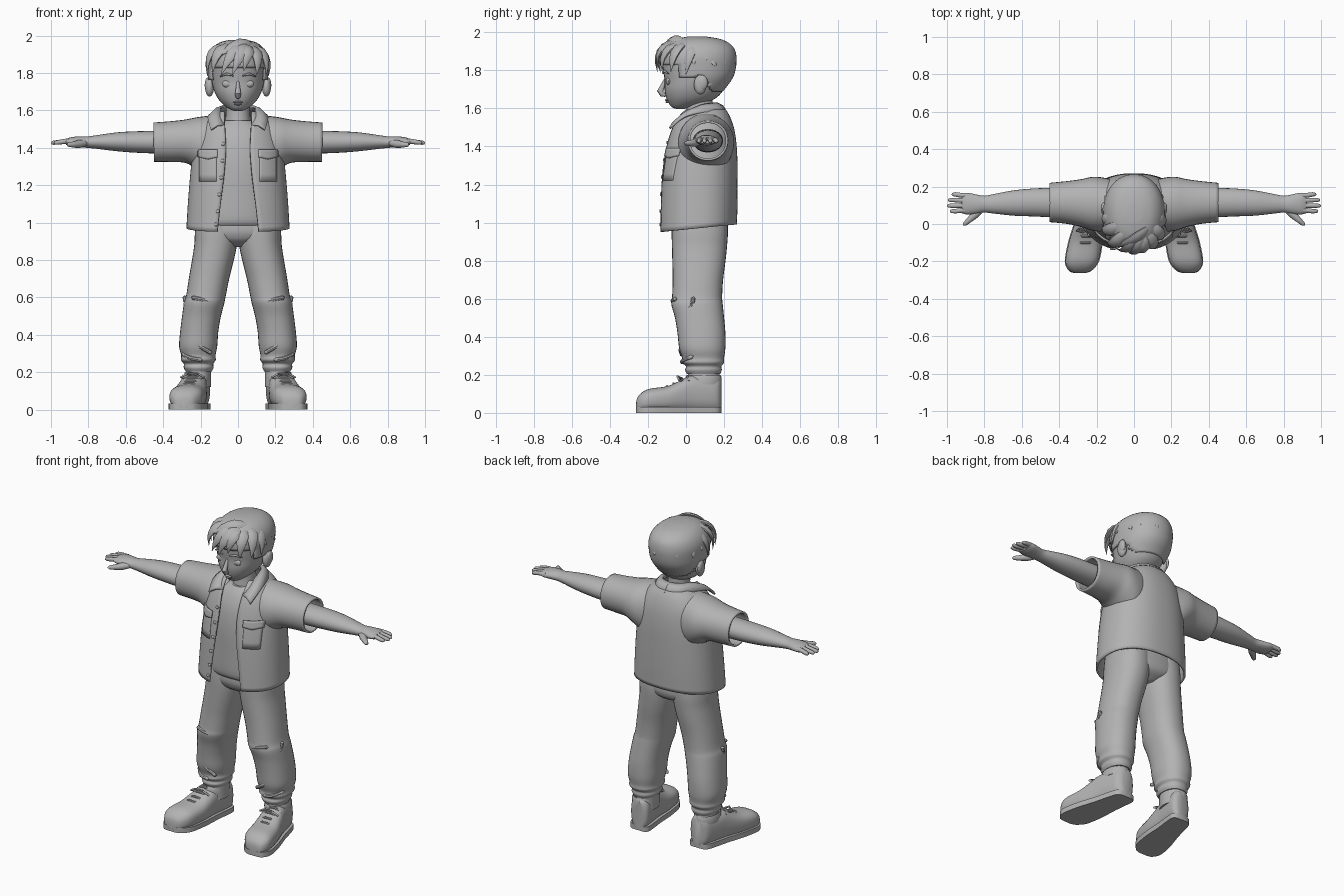
import bpy, bmesh, math
from mathutils import Vector as V

grey = bpy.data.materials.new("plain grey")
grey.diffuse_color = (0.45, 0.45, 0.45, 1)
X, Y, Z = V((1, 0, 0)), V((0, 1, 0)), V((0, 0, 1))


def dense(rows, k=4):
    """Catmull-Rom interpolation of table rows."""
    out = []
    for i in range(len(rows) - 1):
        p = [rows[min(max(i + d, 0), len(rows) - 1)] for d in (-1, 0, 1, 2)]
        for s in range(k):
            t = s / k
            out.append([0.5 * (2*b + (c-a)*t + (2*a-5*b+4*c-d)*t*t + (3*b-a-3*c+d)*t**3)
                        for a, b, c, d in zip(*p)])
    return out + [list(rows[-1])]


def spow(v, p):
    return math.copysign(abs(v) ** p, v)


def ring(c, u, v, e=2.0, n=32, t0=0.0):
    """Superellipse starting at -v; t0 leaves a gap there."""
    span, m = 2 * math.pi - 2 * t0, (n - 1 if t0 else n)
    return [V(c) + u * spow(math.sin(t0 + span*i/m), 2/e) - v * spow(math.cos(t0 + span*i/m), 2/e)
            for i in range(n)]


def skin(name, pieces, closed=True, cap=True, mirror=False, thick=0, keep=None):
    """Bridge each piece's list of rings into one object."""
    bm = bmesh.new()
    for rings in pieces:
        vs = [[bm.verts.new(p) for p in r] for r in rings]
        n = len(vs[0])
        for a, b in zip(vs, vs[1:]):
            for i in range(n if closed else n - 1):
                j = (i + 1) % n
                bm.faces.new((a[i], a[j], b[j], b[i]))
        if cap:
            bm.faces.new(vs[0][::-1])
            bm.faces.new(vs[-1])
    if keep:
        bmesh.ops.delete(bm, geom=[f for f in bm.faces if not keep(f.calc_center_median())], context='FACES')
    bmesh.ops.recalc_face_normals(bm, faces=bm.faces)
    me = bpy.data.meshes.new(name)
    bm.to_mesh(me)
    bm.free()
    ob = bpy.data.objects.new(name, me)
    bpy.context.collection.objects.link(ob)
    me.materials.append(grey)
    if thick:
        m = ob.modifiers.new("thickness", 'SOLIDIFY')
        m.thickness, m.offset = thick, 0
    if mirror:
        ob.modifiers.new("mirror", 'MIRROR').use_clip = False
    return ob


def tube(pts, radii, n=10, flat=1.0):
    """Rings along a path."""
    pts, out = [V(p) for p in pts], []
    for i, p in enumerate(pts):
        d = (pts[min(i+1, len(pts)-1)] - pts[max(i-1, 0)]).normalized()
        u = d.cross(Z if abs(d.z) < 0.9 else Y).normalized()
        out.append(ring(p, u * radii[i], u.cross(d) * radii[i] * flat, n=n))
    return out


def ball(c, r, n=16):
    return [ring(V(c) + Z * r[2] * math.cos(a), X * r[0] * math.sin(a), Y * r[1] * math.sin(a), n=n)
            for a in [0.06 + (math.pi - 0.12) * i / 9 for i in range(10)]]


def zring(z, rx, y0, y1, e=2.0, x=0.0, **kw):
    return ring((x, (y0 + y1) / 2, z), X * rx, Y * (y1 - y0) / 2, e, **kw)


# Head, neck, ears and face
head = dense([(1.597, .02, -.05, -.01), (1.607, .045, -.075, .03), (1.63, .078, -.092, .11), (1.66, .105, -.105, .165),
              (1.70, .126, -.113, .2), (1.75, .14, -.113, .235), (1.80, .145, -.12, .25), (1.86, .145, -.122, .253),
              (1.91, .125, -.10, .235), (1.945, .085, -.05, .18), (1.96, .03, .02, .1)])
skin("head", [[zring(*r, e=2.15) for r in head]])
skin("neck", [[zring(z, r, .065 - r, .075 + r) for z, r in ((1.47, .085), (1.54, .068), (1.6, .063), (1.68, .065))]])
skin("ear", [ball((.152, .075, 1.725), (.024, .034, .052)), ball((.163, .085, 1.735), (.015, .03, .04))], mirror=True)
skin("nose", [tube([(0, -.105, 1.76), (0, -.122, 1.72), (0, -.136, 1.69), (0, -.125, 1.675), (0, -.105, 1.668)],
                   [.006, .012, .016, .015, .008])])
skin("lips", [ball((0, -.1, 1.644), (.026, .012, .006)), ball((0, -.096, 1.633), (.02, .012, .006))])
skin("eyelid", [ball((.056, -.092, 1.742), (.03, .014, .02))], mirror=True)
skin("brow", [tube([(.025, -.122, 1.785), (.06, -.114, 1.795), (.095, -.092, 1.782)], [.004, .007, .003])], mirror=True)

# Hair cap, trimmed at the hairline
cap_rows = [(z + .013, rx + .014, a - .012, b + .008) for z, rx, a, b in head if z > 1.64]


def in_hair(c):
    if c.y < -.03:
        return c.z > 1.83
    return c.z > (1.76 if c.y < .06 else 1.79 - min(.1, (c.y - .06) * 1.2))


skin("hair_cap", [[zring(*r, e=2.1, n=48) for r in cap_rows]], thick=.008, keep=in_hair)
HC = V((0, .065, 1.82))


def lock(a, b, c, w, t):
    a, b, c, out = V(a), V(b), V(c), []
    for i, k in enumerate((.45, .85, 1, .9, .7, .4, .04)):
        s = i / 6
        p = a*(1-s)**2 + b*2*s*(1-s) + c*s*s
        d = ((b-a)*(1-s) + (c-b)*s).normalized()
        side = d.cross(p - HC).normalized()
        out.append(ring(p, side * w * k, d.cross(side) * t * k, 1.7, n=10))
    return out


# Fringe and crown locks
fringe = [((.03, -.04, 1.95), (-.03, -.17, 1.94), (-.09, -.135, 1.79), .036), ((.05, -.05, 1.95), (.02, -.18, 1.93), (-.03, -.15, 1.79), .036),
          ((.06, -.05, 1.94), (.06, -.17, 1.93), (.03, -.145, 1.81), .034), ((.07, -.03, 1.94), (.12, -.14, 1.92), (.1, -.125, 1.79), .036),
          ((.07, 0, 1.94), (.17, -.07, 1.93), (.15, -.08, 1.79), .036), ((-.03, -.03, 1.95), (-.13, -.14, 1.94), (-.135, -.1, 1.8), .036),
          ((-.05, .0, 1.95), (-.18, -.05, 1.94), (-.16, -.04, 1.8), .036), ((.08, .04, 1.93), (.18, .02, 1.92), (.163, .0, 1.78), .034),
          ((-.08, .04, 1.93), (-.18, .03, 1.92), (-.163, .01, 1.78), .034), ((.08, -.02, 1.95), (.0, -.1, 1.99), (-.11, -.12, 1.88), .035)]
locks = [lock(a, b, c, w, .016) for a, b, c, w in fringe]
for i in range(46):
    h = .98 - .75 * i / 46
    az = i * 2.39996
    n = V((math.sqrt(1-h*h) * math.sin(az), math.sqrt(1-h*h) * math.cos(az), h))
    if n.y < -.45 and h < .75:
        continue
    p = HC + V((n.x * .145, n.y * .18, n.z * .135))
    down = (V((n.x, n.y + .25, -.35)) - n * n.dot(V((n.x, n.y + .25, -.35)))).normalized()
    locks.append(lock(p - down*.035, p + down*.015 + n*.02, p + down*.045 + n*.022, .02, .01))
skin("hair_locks", locks)

# Open shirt: body, sleeves, collar, pockets, buttons
torso = dense([(.97, .27, -.14, .262, .11), (1.1, .262, -.135, .265, .095), (1.25, .25, -.125, .265, .075),
               (1.38, .235, -.105, .262, .065), (1.48, .21, -.078, .25, .068), (1.55, .165, -.045, .228, .072),
               (1.59, .115, -.015, .205, .072)])
E = 2.3
body = []
for z, rx, a, b, g in torso:
    r = zring(z, rx, a, b, E, n=64, t0=math.asin((g / rx) ** (E / 2)))
    for p in r:
        p.z += (p.y - .06) * .1 * max(0, (1.3 - z) / .33)
    body.append(r)
skin("shirt_body", [body], closed=False, cap=False, thick=.012)


def shirt_y(x, z):
    i = max(0, min(len(torso) - 2, sum(r[0] < z for r in torso) - 1))
    f = (z - torso[i][0]) / (torso[i+1][0] - torso[i][0])
    _, rx, a, b, _ = [p + (q - p) * f for p, q in zip(torso[i], torso[i+1])]
    return (a + b) / 2 - (b - a) / 2 * (1 - min(.97, abs(x) / rx) ** E) ** (1 / E)


sleeve = dense([(.08, 1.425, .15, .1, .12), (.16, 1.412, .153, .103, .138), (.22, 1.425, .132, .108, .138),
                (.28, 1.435, .11, .112, .122), (.36, 1.433, .103, .115, .108), (.45, 1.43, .099, .115, .099)])
skin("shirt_sleeve", [[ring((x, y, z), Y * ry, Z * rz, 2.1) for x, z, rz, y, ry in sleeve]], cap=False, mirror=True, thick=.012)
inner = dense([(0, .165, 1.625), (.06, .145, 1.625), (.09, .08, 1.615), (.088, .01, 1.58), (.072, -.055, 1.52)])
outer = dense([(0, .215, 1.575), (.085, .19, 1.575), (.14, .09, 1.578), (.16, -.01, 1.555), (.145, -.085, 1.495)])
skin("shirt_collar", [[[V(p), (V(p) + V(q)) / 2 + V((0, 0, .012)), V(q)] for p, q in zip(inner, outer)]],
     closed=False, cap=False, mirror=True, thick=.012)


def patch(x0, x1, z0, z1, off, dip=0):
    return [[V((x, shirt_y(x, z) - off, z)) for i in range(9) for x in [x0 + (x1 - x0) * i / 8]
             for z in [z0 + (z1 - z0) * j / 4 - dip * (1 - j / 4) * (1 - abs(i - 4) / 4)]] for j in range(5)]


skin("chest_pocket", [patch(.115, .205, 1.22, 1.37, .007)], closed=False, cap=False, mirror=True, thick=.008)
skin("pocket_flap", [patch(.11, .212, 1.35, 1.39, .014, .012)], closed=False, cap=False, mirror=True, thick=.009)
skin("shirt_buttons", [ball((-x, shirt_y(x, z) - .008, z), (.01, .007, .01), 10)
                       for x, z in ((.08, 1.42), (.083, 1.33), (.09, 1.24), (.1, 1.15), (.108, 1.06), (.118, .99))])

# T-shirt
tee = dense([(.985, .215, -.085, .215), (1.02, .212, -.1, .215), (1.15, .2, -.102, .22), (1.3, .195, -.1, .22),
             (1.42, .185, -.083, .215), (1.5, .15, -.05, .19), (1.545, .085, -.015, .16)])
skin("t_shirt", [[zring(*r, e=2.2) for r in tee]])

# Arms and hands
arm = dense([(.3, 1.43, .062, .115, .08), (.45, 1.43, .06, .115, .078), (.55, 1.431, .057, .115, .074),
             (.65, 1.432, .05, .112, .067), (.75, 1.431, .037, .108, .052), (.8, 1.43, .031, .106, .045),
             (.84, 1.432, .029, .106, .051), (.89, 1.432, .025, .109, .058), (.92, 1.431, .016, .11, .053)])
skin("arm", [[ring((x, y, z), Y * ry, Z * rz, n=24) for x, z, rz, y, ry in arm]], mirror=True)
fingers = []
for y, tip in ((.153, .975), (.126, .995), (.099, 1.0), (.073, .985)):
    y2 = y + (y - .11) * .12
    fingers.append(tube([(.88, y, 1.435), (.92, y, 1.435), (.955, y2, 1.43), (tip - .012, y2, 1.427), (tip - .003, y2, 1.426), (tip, y2, 1.426)],
                        [.013, .0135, .0125, .011, .007, .001]))
fingers.append(tube([(.815, .075, 1.425), (.85, .05, 1.42), (.88, .022, 1.417), (.905, .0, 1.417), (.914, -.007, 1.417)],
                    [.016, .022, .016, .012, .003]))
skin("fingers", fingers, mirror=True)

# Trousers: baggy legs with gathered cuffs
leg = dense([(.205, .21, .07, .005, .18), (.225, .21, .08, -.005, .188), (.245, .211, .079, .0, .186), (.265, .212, .093, -.022, .2),
             (.29, .212, .092, -.02, .2), (.34, .213, .102, -.036, .207), (.42, .207, .102, -.045, .207), (.5, .195, .104, -.058, .2),
             (.57, .181, .108, -.077, .193), (.61, .171, .106, -.073, .19), (.7, .155, .108, -.07, .195), (.8, .134, .112, -.072, .208),
             (.88, .12, .114, -.074, .216), (.95, .115, .115, -.075, .22), (1.05, .11, .11, -.07, .215)])
skin("trouser_leg", [[zring(z, rx, a, b, 2.25, x) for z, x, rx, a, b in leg]], mirror=True)
hips = dense([(.87, .05, .0, .15), (.9, .14, -.05, .2), (.93, .21, -.07, .217), (.97, .228, -.077, .22), (1.06, .22, -.07, .215)])
skin("trouser_hips", [[zring(*r, e=2.4) for r in hips]])
skin("trouser_folds", [tube(dense(p), [.002] + [.011] * (4 * len(p) - 5) + [.002], 8) for p in (
    [(.14, -.02, .3), (.19, -.028, .33), (.245, -.02, .36)], [(.3, .04, .3), (.25, -.015, .275), (.19, -.02, .265)],
    [(.25, -.052, .6), (.2, -.07, .59), (.14, -.062, .575)], [(.285, .04, .61), (.282, .03, .57), (.27, .0, .54)])], mirror=True)
skin("sock", [[zring(z, .066, .01, .175, x=.21) for z in (.12, .24)]], mirror=True)

# Shoes: upper, sole, tongue and laces, toes turned out
shoe = dense([(-.262, .025, .045), (-.25, .057, .082), (-.2, .088, .118), (-.1, .089, .134), (-.03, .081, .165),
              (.03, .073, .195), (.1, .068, .195), (.165, .06, .195), (.186, .035, .18)])


def mid(y):
    return .21 + (.17 - y) * .185


skin("shoe_upper", [[ring((mid(y), y, .01 + h * .47), X * w, Z * h * .5, 2.6) for y, w, h in shoe]], mirror=True)
edge = [V((mid(y) + w + .004, y, 0)) for y, w, h in shoe] + [V((mid(y) - w - .004, y, 0)) for y, w, h in reversed(shoe)]
skin("shoe_sole", [[[p + Z * z for p in edge] for z in (0, .032)]], mirror=True)
skin("shoe_collar", [[zring(z, r, .09 - r * 1.3, .1 + r * 1.22, x=.218) for z, r in ((.15, .07), (.185, .072), (.2, .066), (.19, .05))]], mirror=True)
laces = [tube([(mid(y) - .055, y + .012, z - .022), (mid(y) - .02, y, z + .004), (mid(y) + .02, y, z + .004),
               (mid(y) + .055, y + .012, z - .022)], [.007] * 4, 8)
         for y, z in ((-.1, .136), (-.065, .15), (-.03, .168), (.005, .188))]
for s in (-1, 1):
    laces.append(tube([(mid(-.01), -.02, .18), (mid(-.01) + s*.03, -.045, .192), (mid(-.01) + s*.062, -.035, .172),
                       (mid(-.01) + s*.04, -.02, .168), (mid(-.01), -.02, .18)], [.006] * 5, 8))
skin("shoe_laces", laces, mirror=True)

# Smooth shading with sharp edges kept
for ob in bpy.context.collection.objects:
    ob.select_set(True)
    bpy.context.view_layer.objects.active = ob
bpy.ops.object.shade_smooth_by_angle(angle=math.radians(40))
